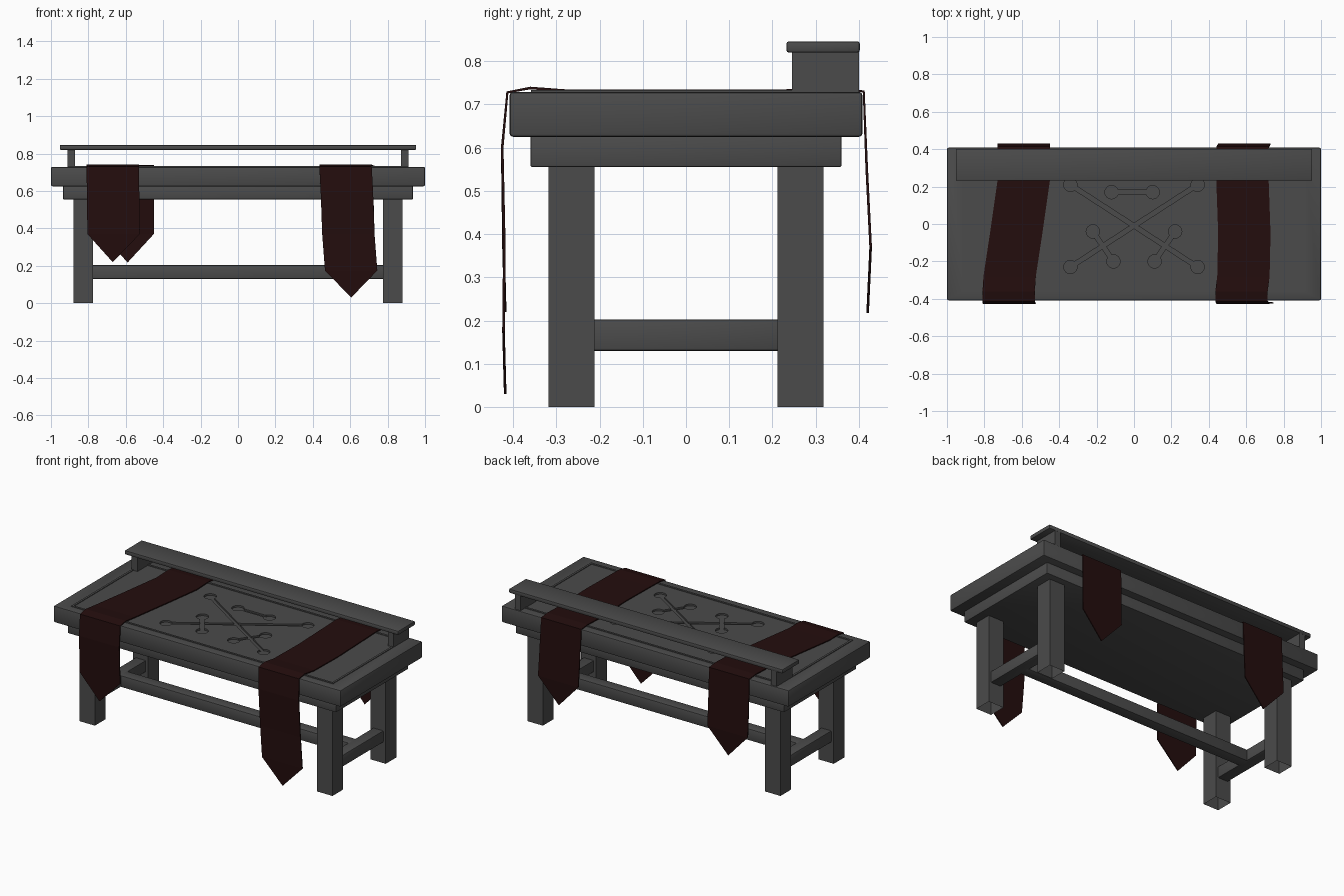
import bpy, bmesh, math
from mathutils import Matrix, Vector

if "Cube" in bpy.data.objects:
    bpy.data.objects.remove(bpy.data.objects["Cube"])


def material(name, rgb):
    m = bpy.data.materials.new(name)
    m.use_nodes = True
    m.diffuse_color = (*rgb, 1)
    m.node_tree.nodes["Principled BSDF"].inputs["Base Color"].default_value = (*rgb, 1)
    return m


stone = material("dark grey stone", (0.07, 0.07, 0.07))
cloth = material("dark red cloth", (0.017, 0.004, 0.004))


def finish(bm, name, mat):
    bmesh.ops.recalc_face_normals(bm, faces=bm.faces)
    mesh = bpy.data.meshes.new(name)
    bm.to_mesh(mesh)
    bm.free()
    mesh.materials.append(mat)
    ob = bpy.data.objects.new(name, mesh)
    bpy.context.collection.objects.link(ob)
    return ob


def add_box(bm, lo, hi, bevel=0):
    lo, hi = Vector(lo), Vector(hi)
    size = hi - lo
    geo = bmesh.ops.create_cube(
        bm, size=1, matrix=Matrix.Translation((lo + hi) / 2) @ Matrix.Diagonal((*size, 1)))
    if bevel:
        edges = {e for v in geo["verts"] for e in v.link_edges}
        bmesh.ops.bevel(bm, geom=list(edges), offset=bevel, segments=2,
                        profile=0.5, affect='EDGES')


def box(name, lo, hi, bevel=0):
    bm = bmesh.new()
    add_box(bm, lo, hi, bevel)
    return finish(bm, name, stone)


def smooth(ob):
    bpy.ops.object.select_all(action='DESELECT')
    ob.select_set(True)
    bpy.context.view_layer.objects.active = ob
    bpy.ops.object.shade_smooth_by_angle(angle=math.radians(35))


# Table top with a raised thin frame around the recessed field
bm = bmesh.new()
add_box(bm, (-1, -0.408, 0.625), (1, 0.408, 0.729), 0.008)
top = max(bm.faces, key=lambda f: f.calc_center_median().z + f.calc_area())
bmesh.ops.inset_individual(bm, faces=[top], thickness=0.04)
for v in top.verts:
    v.co.x = math.copysign(0.912, v.co.x)
    v.co.y = math.copysign(0.358, v.co.y)
for step, lift in ((0, 0.004), (0.018, 0), (0, -0.004)):
    if step:
        bmesh.ops.inset_individual(bm, faces=[top], thickness=step)
    else:
        top = bmesh.ops.extrude_discrete_faces(bm, faces=[top])["faces"][0]
        for v in top.verts:
            v.co.z += lift
table_top = finish(bm, "table_top", stone)

# Carved ornament: crossed bars and three short bars, with round ends
bm = bmesh.new()
bars = [((-0.34, -0.23), (0.34, 0.21)), ((-0.34, 0.21), (0.34, -0.23)),
        ((-0.12, 0.17), (0.1, 0.17)), ((-0.22, -0.04), (-0.11, -0.2)),
        ((0.22, -0.04), (0.11, -0.2))]
for a, b in bars:
    a, b = Vector((*a, 0.74)), Vector((*b, 0.74))
    d = b - a
    bmesh.ops.create_cube(bm, size=1, matrix=Matrix.Translation((a + b) / 2)
                          @ Matrix.Rotation(math.atan2(d.y, d.x), 4, 'Z')
                          @ Matrix.Diagonal((d.length, 0.024, 0.042, 1)))
    for p in (a, b):
        bmesh.ops.create_cone(bm, cap_ends=True, segments=16, radius1=0.036, radius2=0.036,
                              depth=0.044, matrix=Matrix.Translation(p))
cutter = finish(bm, "ornament_cutter", stone)
cutter.hide_render = True
cut = table_top.modifiers.new("carve", 'BOOLEAN')
cut.operation = 'DIFFERENCE'
cut.solver = 'EXACT'
cut.use_self = True
cut.object = cutter
bpy.context.view_layer.objects.active = table_top
bpy.ops.object.modifier_apply(modifier=cut.name)
bpy.data.objects.remove(cutter)
smooth(table_top)

# Apron under the top
smooth(box("apron", (-0.935, -0.36, 0.555), (0.935, 0.36, 0.627), 0.005))

# Legs, open underneath
for sx, side in ((1, "left"), (-1, "right")):
    for sy, end in ((-1, "front"), (1, "back")):
        x, y = sx * 0.8275, sy * 0.265
        bm = bmesh.new()
        add_box(bm, (x - 0.053, y - 0.053, 0), (x + 0.053, y + 0.053, 0.56))
        under = min(bm.faces, key=lambda f: f.calc_center_median().z)
        bmesh.ops.recalc_face_normals(bm, faces=bm.faces)
        bmesh.ops.delete(bm, geom=[under], context='FACES_ONLY')
        finish(bm, f"{end}_{side}_leg", stone)
    # Side stretcher and shelf post at this end
    x = sx * 0.8275
    smooth(box(f"{side}_stretcher", (x - 0.036, -0.22, 0.13), (x + 0.036, 0.22, 0.203), 0.006))
    x = sx * 0.892
    box(f"{side}_shelf_post", (x - 0.02, 0.245, 0.725), (x + 0.02, 0.4, 0.825))

smooth(box("long_stretcher", (-0.81, -0.036, 0.13), (0.81, 0.036, 0.203), 0.006))
smooth(box("shelf", (-0.953, 0.232, 0.82), (0.953, 0.402, 0.846), 0.006))


# Cloth strips: a bent ribbon along a path, pointed at both ends
def banner(name, path, half=0.14):
    bm = bmesh.new()
    rows = []
    for i, p in enumerate(path):
        tip = i in (0, len(path) - 1)
        offsets = (0,) if tip else (-half, half)
        rows.append([bm.verts.new((p[0] + o, p[1], p[2])) for o in offsets])
    for a, b in zip(rows, rows[1:]):
        bm.faces.new(a + b[::-1])
    ob = finish(bm, name, cloth)
    thick = ob.modifiers.new("thickness", 'SOLIDIFY')
    thick.thickness = 0.006
    thick.offset = 0


banner("right_banner", [
    (-0.67, -0.418, 0.22), (-0.665, -0.422, 0.37), (-0.668, -0.425, 0.6),
    (-0.67, -0.413, 0.728), (-0.67, -0.36, 0.738), (-0.665, -0.28, 0.732),
    (-0.63, -0.05, 0.732), (-0.59, 0.23, 0.732), (-0.59, 0.35, 0.736),
    (-0.59, 0.411, 0.73), (-0.59, 0.418, 0.55), (-0.59, 0.427, 0.37),
    (-0.59, 0.42, 0.218)])
banner("left_banner", [
    (0.605, -0.418, 0.03), (0.605, -0.422, 0.175), (0.59, -0.42, 0.37),
    (0.582, -0.425, 0.6), (0.575, -0.413, 0.728), (0.575, -0.36, 0.738),
    (0.585, -0.28, 0.732), (0.59, -0.05, 0.732), (0.58, 0.23, 0.732),
    (0.58, 0.35, 0.736), (0.58, 0.411, 0.73), (0.585, 0.418, 0.55),
    (0.59, 0.427, 0.37), (0.59, 0.42, 0.218)])
